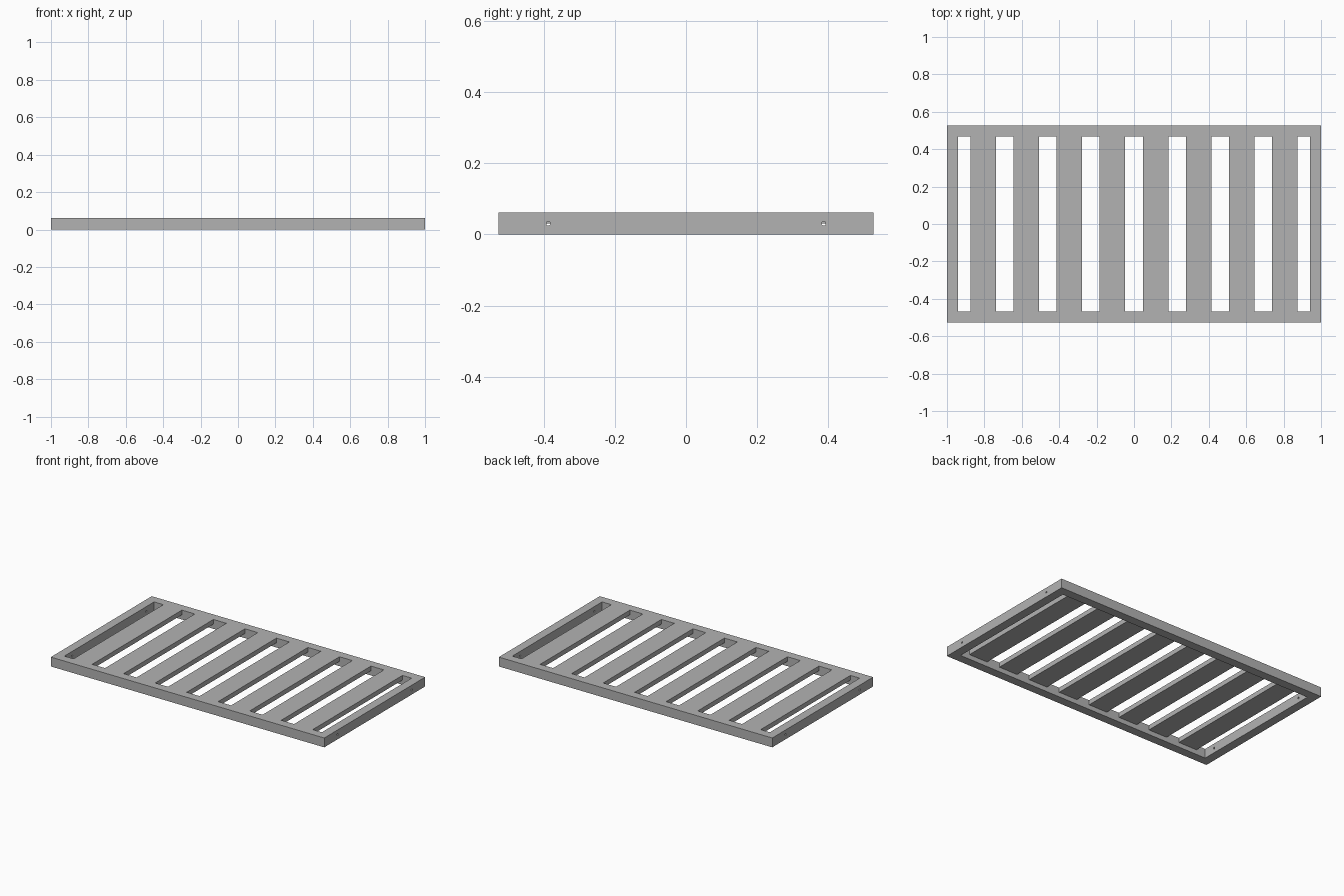
import bpy
import math

# Remove the default cube
cube = bpy.data.objects.get("Cube")
if cube:
    bpy.data.objects.remove(cube, do_unlink=True)

LENGTH, WIDTH, HEIGHT = 2.0, 1.054, 0.062
RAIL = 0.058            # width of the frame rails
SLATS, PITCH, SLAT_W, SLAT_T = 8, 0.2305, 0.136, 0.031
HOLE_Y, HOLE_R = 0.387, 0.006

grey = bpy.data.materials.new("plain_grey")
grey.use_nodes = True
colour = (0.45, 0.45, 0.45, 1)
grey.diffuse_color = colour
grey.node_tree.nodes["Principled BSDF"].inputs["Base Color"].default_value = colour


def box(name, size, centre):
    bpy.ops.mesh.primitive_cube_add(size=1, location=centre)
    obj = bpy.context.object
    obj.name = name
    obj.scale = size
    bpy.ops.object.transform_apply(location=False, rotation=False, scale=True)
    obj.data.materials.append(grey)
    return obj


def cut(target, cutter):
    mod = target.modifiers.new("cut", "BOOLEAN")
    mod.operation = "DIFFERENCE"
    mod.solver = "EXACT"
    mod.object = cutter
    bpy.context.view_layer.objects.active = target
    bpy.ops.object.modifier_apply(modifier=mod.name)
    bpy.data.objects.remove(cutter, do_unlink=True)


# Rectangular frame, open in the middle
mid = HEIGHT / 2
inner_x, inner_y = LENGTH - 2 * RAIL, WIDTH - 2 * RAIL
frame = box("frame", (LENGTH, WIDTH, HEIGHT), (0, 0, mid))
cut(frame, box("opening_cutter", (inner_x, inner_y, HEIGHT * 3), (0, 0, mid)))

# Screw holes drilled through both end rails
for side in (-1, 1):
    bpy.ops.mesh.primitive_cylinder_add(
        vertices=24, radius=HOLE_R, depth=LENGTH * 1.2,
        location=(0, side * HOLE_Y, mid), rotation=(0, math.pi / 2, 0))
    drill = bpy.context.object
    drill.data.materials.append(grey)
    cut(frame, drill)

# Slats flush with the top of the frame
for i in range(SLATS):
    x = (i - (SLATS - 1) / 2) * PITCH
    box(f"slat_{i + 1}", (SLAT_W, inner_y, SLAT_T), (x, 0, HEIGHT - SLAT_T / 2))
